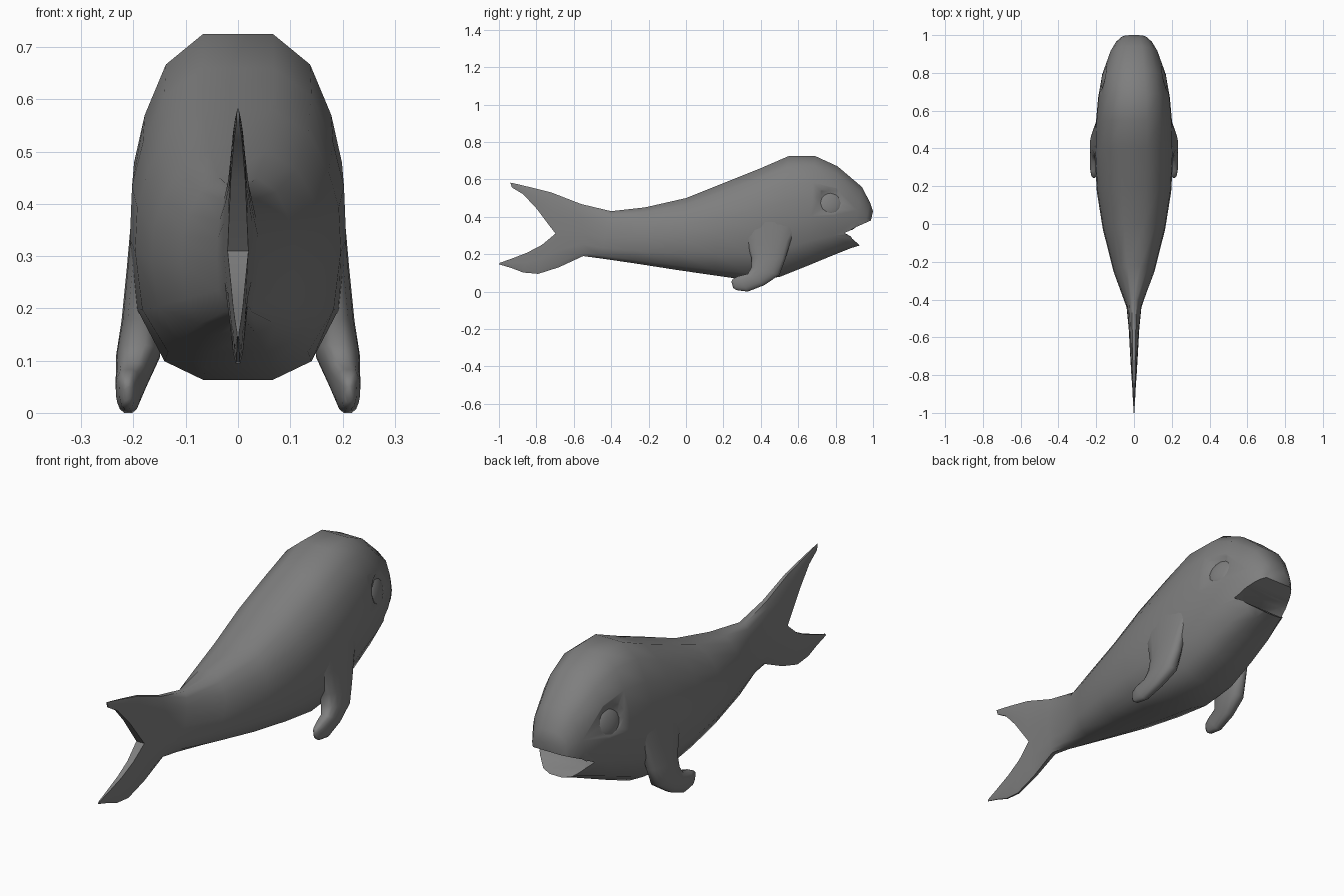
import bpy, bmesh, math
from mathutils import Vector

if "Cube" in bpy.data.objects:
    bpy.data.objects.remove(bpy.data.objects["Cube"])

# Unit cross-section (x, height), right half then mirrored left half
HALF = [(.33, 1), (.68, .82), (.88, .52), (.98, .24), (1, -.1), (.93, -.55), (.68, -.88), (.32, -1)]
SEC = HALF + [(-x, v) for x, v in reversed(HALF)]
UPPER = [11, 12, 13, 14, 15, 0, 1, 2, 3, 4]
LOWER = [4, 5, 6, 7, 8, 9, 10, 11]

grey = bpy.data.materials.new("dark_grey")
grey.diffuse_color = (.21, .21, .21, 1)
grey.use_nodes = True
grey.node_tree.nodes["Principled BSDF"].inputs["Base Color"].default_value = grey.diffuse_color


def section(bm, y1, z1, y0, z0, w, xc=0, pts=SEC):
    """Ring of vertices between an upper/outer (y1,z1) and lower/inner (y0,z0) outline point."""
    ring = []
    for x, v in pts:
        t = (v + 1) / 2
        ring.append(bm.verts.new((xc + x * w, y0 + (y1 - y0) * t, z0 + (z1 - z0) * t)))
    return ring


def bridge(bm, a, b):
    n = len(a)
    for i in range(n):
        j = (i + 1) % n
        bm.faces.new((a[i], a[j], b[j], b[i]))


def loft(bm, rings, cap_start=False):
    for a, b in zip(rings, rings[1:]):
        bridge(bm, a, b)
    bm.faces.new(rings[-1])
    if cap_start:
        bm.faces.new(rings[0])


def make(name, bm):
    bmesh.ops.recalc_face_normals(bm, faces=bm.faces[:])
    me = bpy.data.meshes.new(name)
    bm.to_mesh(me)
    bm.free()
    me.materials.append(grey)
    ob = bpy.data.objects.new(name, me)
    bpy.context.collection.objects.link(ob)
    return ob


def finish(ob, angle=50):
    bpy.ops.object.select_all(action='DESELECT')
    ob.select_set(True)
    bpy.context.view_layer.objects.active = ob
    bpy.ops.object.convert(target='MESH')
    bpy.ops.object.shade_smooth_by_angle(angle=math.radians(angle))


# Body, from tail fork to snout: top y,z / bottom y,z / half width
bm = bmesh.new()
BODY = [(-.72, .53, -.68, .13, .02), (-.56, .468, -.55, .19, .028), (-.40, .43, -.46, .178, .04),
        (-.22, .45, -.28, .152, .108), (0, .50, -.05, .116, .165), (.2, .58, .15, .087, .197),
        (.4, .66, .32, .063, .207), (.55, .725, .5, .078, .203), (.69, .725, .65, .138, .19),
        (.81, .67, .78, .192, .168), (.94, .56, .88, .232, .126), (.985, .475, .93, .247, .097),
        (1, .43, .96, .257, .075)]
rings = [section(bm, *r) for r in BODY]
loft(bm, rings)

# Tail lobes grow from the upper and lower halves of the fork ring
up_pts = [(SEC[i][0], (SEC[i][1] + .1) / 1.1 * 2 - 1) for i in UPPER]
low_pts = [(SEC[i][0], (-.1 - SEC[i][1]) / .9 * 2 - 1) for i in LOWER]
UP = [(-.82, .555, -.80, .445, .014), (-.89, .572, -.87, .52, .008), (-.94, .583, -.93, .556, .003)]
LOW = [(-.79, .095, -.77, .25, .014), (-.87, .102, -.85, .208, .010),
       (-.93, .125, -.93, .177, .006), (-1, .146, -.995, .154, .002)]
for idx, pts, table in ((UPPER, up_pts, UP), (LOWER, low_pts, LOW)):
    loft(bm, [[rings[0][i] for i in idx]] + [section(bm, *r, pts=pts) for r in table])
body = make("fish_body", bm)

# Mouth cutter: tapered hexagon opening forward and down over the jaw
bm = bmesh.new()
HEX = [(1, 0), (.6, 1), (-.6, 1), (-1, 0), (-.6, -1), (.6, -1)]
mouth = []
for y, sx, top, low in ((.78, .06, .33, .295), (.88, .17, .337, .29), (.92, .2, .35, .256), (1.02, .22, .394, .14)):
    mouth.append([bm.verts.new((x * sx, y, (top + low) / 2 + z * (top - low) / 2)) for x, z in HEX])
loft(bm, mouth, True)
cutters = [make("mouth_cutter", bm)]

# Eye sockets and eyes
for side, tag in ((1, "right"), (-1, "left")):
    n = Vector((side * .95, .2, .2)).normalized()
    p = Vector((side * .165, .775, .475))
    bm = bmesh.new()
    bmesh.ops.create_uvsphere(bm, u_segments=24, v_segments=16, radius=.17)
    bmesh.ops.translate(bm, verts=bm.verts[:], vec=p + n * .152)
    cutters.append(make("socket_cutter_" + tag, bm))
    bm = bmesh.new()
    bmesh.ops.create_uvsphere(bm, u_segments=12, v_segments=8, radius=.067)
    eye = make("eye_" + tag, bm)
    eye.scale = (1, 1, .33)
    eye.rotation_euler = n.to_track_quat('Z', 'Y').to_euler()
    eye.location = p - n * .02
    finish(eye)

for c in cutters:
    c.hide_render = True
    m = body.modifiers.new("cut", 'BOOLEAN')
    m.operation = 'DIFFERENCE'
    m.solver = 'EXACT'
    m.object = c
finish(body)
for c in cutters:
    bpy.data.objects.remove(c)

# Side fins: front edge y,z / rear edge y,z / half thickness / x centre
bm = bmesh.new()
FIN = [(.60, .40, .28, .42, .03, .171), (.56, .27, .32, .28, .035, .178), (.53, .17, .35, .18, .038, .185),
       (.50, .09, .35, .13, .042, .191), (.42, .035, .33, .095, .031, .203), (.33, .0, .28, .083, .024, .21),
       (.27, .008, .25, .068, .015, .212), (.252, .02, .243, .052, .007, .212)]
loft(bm, [section(bm, *r) for r in FIN], True)
fins = make("side_fins", bm)
fins.modifiers.new("mirror", 'MIRROR')
finish(fins, 60)
